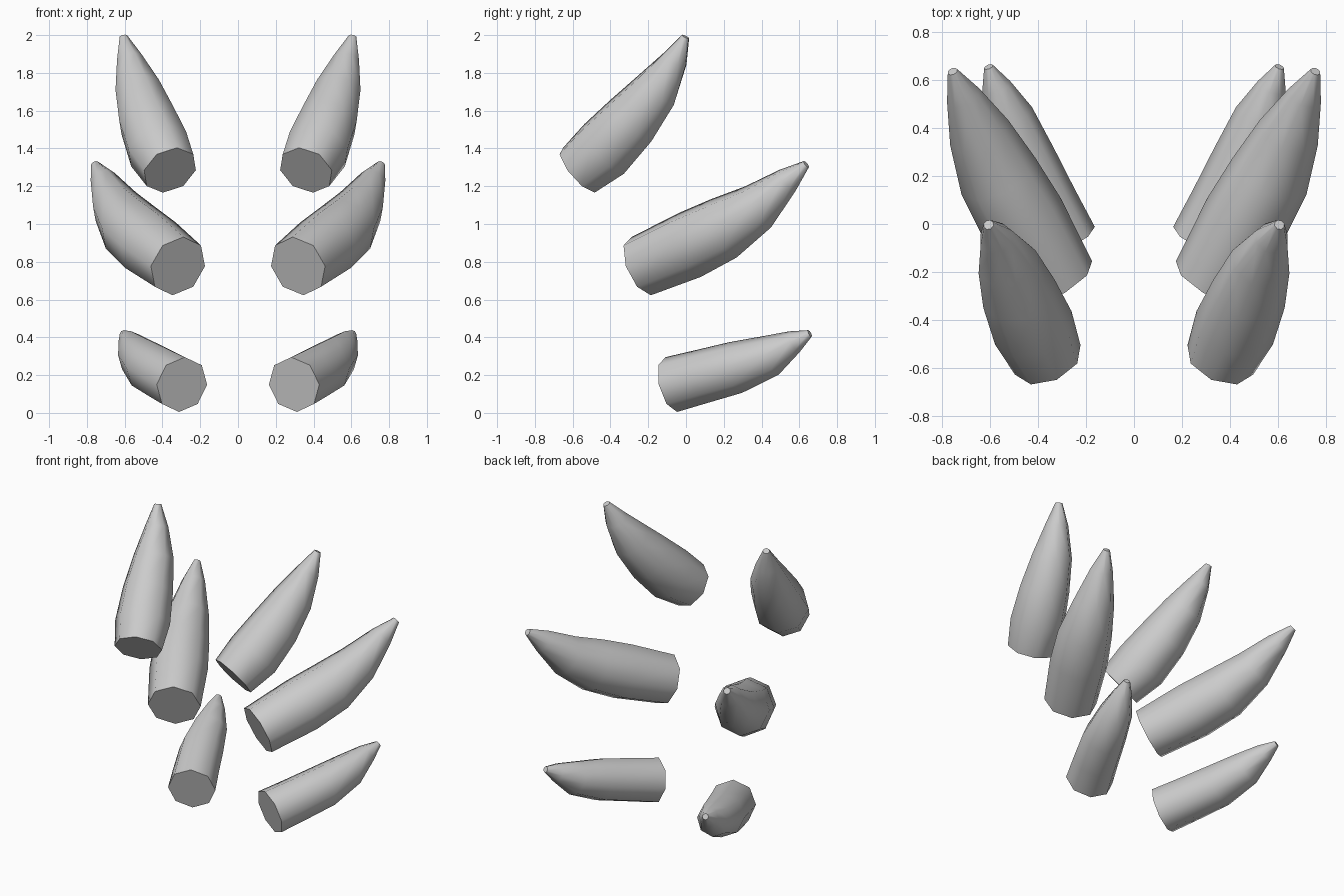
import bpy, bmesh, math
from mathutils import Vector

if "Cube" in bpy.data.objects:
    bpy.data.objects.remove(bpy.data.objects["Cube"])

SIDES = 8

# Each spike: stations along the curved axis as (x, y, z, radius), base to tip
SPIKES = {
    "upper_spikes": [
        (0.36, -0.567, 1.285, 0.150), (0.42, -0.434, 1.397, 0.174),
        (0.48, -0.291, 1.548, 0.160), (0.53, -0.158, 1.709, 0.128),
        (0.575, -0.06, 1.87, 0.073), (0.607, -0.003, 1.992, 0.022)],
    "middle_spikes": [
        (0.318, -0.237, 0.777, 0.165), (0.465, 0.02, 0.889, 0.182),
        (0.566, 0.20, 0.977, 0.172), (0.646, 0.381, 1.09, 0.132),
        (0.713, 0.537, 1.23, 0.073), (0.757, 0.637, 1.316, 0.022)],
    "lower_spikes": [
        (0.297, -0.078, 0.15, 0.149), (0.378, 0.085, 0.193, 0.144),
        (0.462, 0.262, 0.24, 0.139), (0.53, 0.45, 0.304, 0.111),
        (0.575, 0.575, 0.377, 0.062), (0.607, 0.656, 0.42, 0.020)],
}


def make_spike(name, stations):
    """Loft octagonal rings along the axis, cap both ends, mirror across x."""
    pts = [Vector(s[:3]) for s in stations]
    bm = bmesh.new()
    rings = []
    for i, (p, s) in enumerate(zip(pts, stations)):
        axis = (pts[min(i + 1, len(pts) - 1)] - pts[max(i - 1, 0)]).normalized()
        side = axis.cross(Vector((0, 0, 1))).normalized()
        up = side.cross(axis)
        ring = []
        for k in range(SIDES):
            a = 2 * math.pi * k / SIDES
            ring.append(bm.verts.new(p + s[3] * (math.cos(a) * side + math.sin(a) * up)))
        rings.append(ring)
    for a, b in zip(rings, rings[1:]):
        for k in range(SIDES):
            n = (k + 1) % SIDES
            bm.faces.new((a[k], a[n], b[n], b[k]))
    bm.faces.new(rings[0])
    bm.faces.new(rings[-1])
    bmesh.ops.recalc_face_normals(bm, faces=bm.faces)
    mesh = bpy.data.meshes.new(name)
    bm.to_mesh(mesh)
    bm.free()
    obj = bpy.data.objects.new(name, mesh)
    bpy.context.collection.objects.link(obj)

    # Smooth sides with crisp flat base
    bpy.ops.object.select_all(action='DESELECT')
    obj.select_set(True)
    bpy.context.view_layer.objects.active = obj
    bpy.ops.object.shade_smooth_by_angle(angle=math.radians(55))

    # Matching spike on the other side
    mirror = obj.modifiers.new("mirror", 'MIRROR')
    mirror.use_axis = (True, False, False)
    mirror.use_mirror_merge = False


for name, stations in SPIKES.items():
    make_spike(name, stations)
